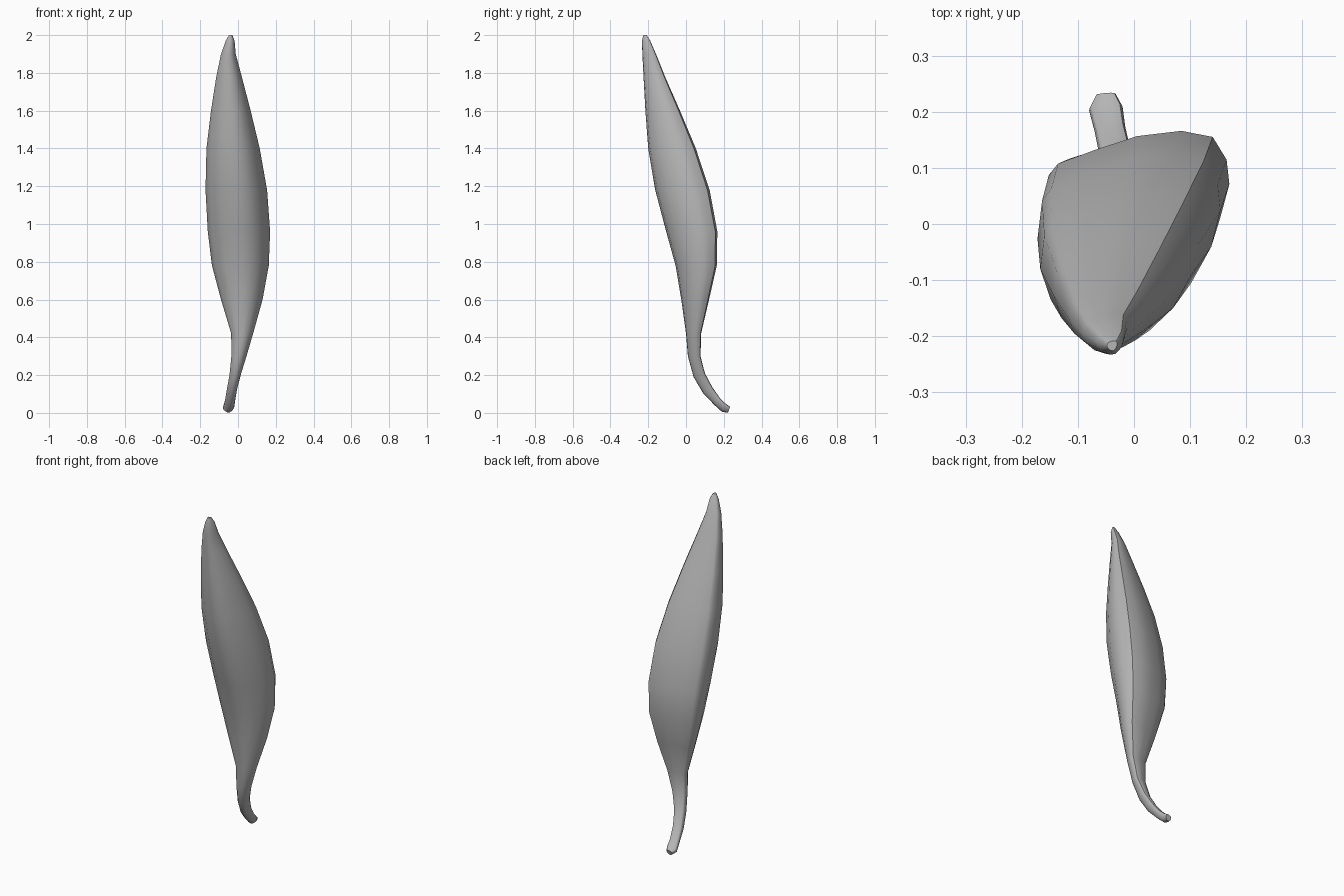
import bpy
import bmesh
import math

default_cube = bpy.data.objects.get("Cube")
if default_cube:
    bpy.data.objects.remove(default_cube, do_unlink=True)


def make_material(name, colour):
    material = bpy.data.materials.new(name)
    material.use_nodes = True
    material.diffuse_color = colour
    shader = material.node_tree.nodes["Principled BSDF"]
    shader.inputs["Base Color"].default_value = colour
    return material


# Lopsided cross-section in a unit box: ridged front, flat back, creased sides
SECTION = [(.82, .92), (.48, 1), (0, .93), (-.45, .75), (-.85, .57), (-.95, .42),
           (-1, -.05), (-.87, -.48), (-.5, -.83), (0, -1), (.38, -.92),
           (.68, -.6), (.9, -.15), (1, .3), (.97, .62)]

# Stations from stalk end to tip: height, x range, y range, backward tilt
STATIONS = [
    (.017, -.068, -.032, .222, .234, .016),
    (.025, -.08, -.02, .19, .215, .019),
    (.06, -.07, -.015, .15, .18, .018),
    (.12, -.06, -.005, .09, .14, .015),
    (.2, -.045, .015, .04, .1, .01),
    (.3, -.035, .045, .01, .077, 0),
    (.42, -.036, .08, 0, .08, 0),
    (.6, -.09, .13, -.025, .122, 0),
    (.78, -.138, .163, -.055, .163, 0),
    (.96, -.16, .17, -.105, .166, 0),
    (1.18, -.172, .154, -.163, .125, 0),
    (1.4, -.167, .115, -.2, .052, 0),
    (1.6, -.143, .067, -.215, -.032, 0),
    (1.78, -.115, .02, -.225, -.111, 0),
    (1.9, -.09, -.012, -.231, -.159, 0),
    (1.97, -.065, -.018, -.233, -.189, 0),
    (2, -.048, -.03, -.226, -.208, 0),
]


def station_ring(bm, station):
    """Fit the cross-section into the box of one station."""
    height, left, right, front, back, tilt = station
    ring = []
    for u, v in SECTION:
        x = (left + right) / 2 + u * (right - left) / 2
        y = (front + back) / 2 + v * (back - front) / 2
        ring.append(bm.verts.new((x, y, height + tilt * v)))
    return ring


def loft(name, stations, material):
    """Skin the rings and cap both ends."""
    bm = bmesh.new()
    rings = [station_ring(bm, station) for station in stations]
    count = len(SECTION)
    for lower, upper in zip(rings, rings[1:]):
        for i in range(count):
            j = (i + 1) % count
            bm.faces.new((lower[i], lower[j], upper[j], upper[i]))
    bm.faces.new(rings[0])
    bm.faces.new(rings[-1])
    bmesh.ops.recalc_face_normals(bm, faces=bm.faces[:])
    mesh = bpy.data.meshes.new(name)
    bm.to_mesh(mesh)
    bm.free()
    mesh.materials.append(material)
    obj = bpy.data.objects.new(name, mesh)
    bpy.context.collection.objects.link(obj)
    return obj


# Pod with its curved stalk
grey = make_material("plain grey", (.46, .46, .46, 1))
pod = loft("pod_with_stalk", STATIONS, grey)
bpy.ops.object.select_all(action="DESELECT")
pod.select_set(True)
bpy.context.view_layer.objects.active = pod
bpy.ops.object.shade_smooth_by_angle(angle=math.radians(35))
